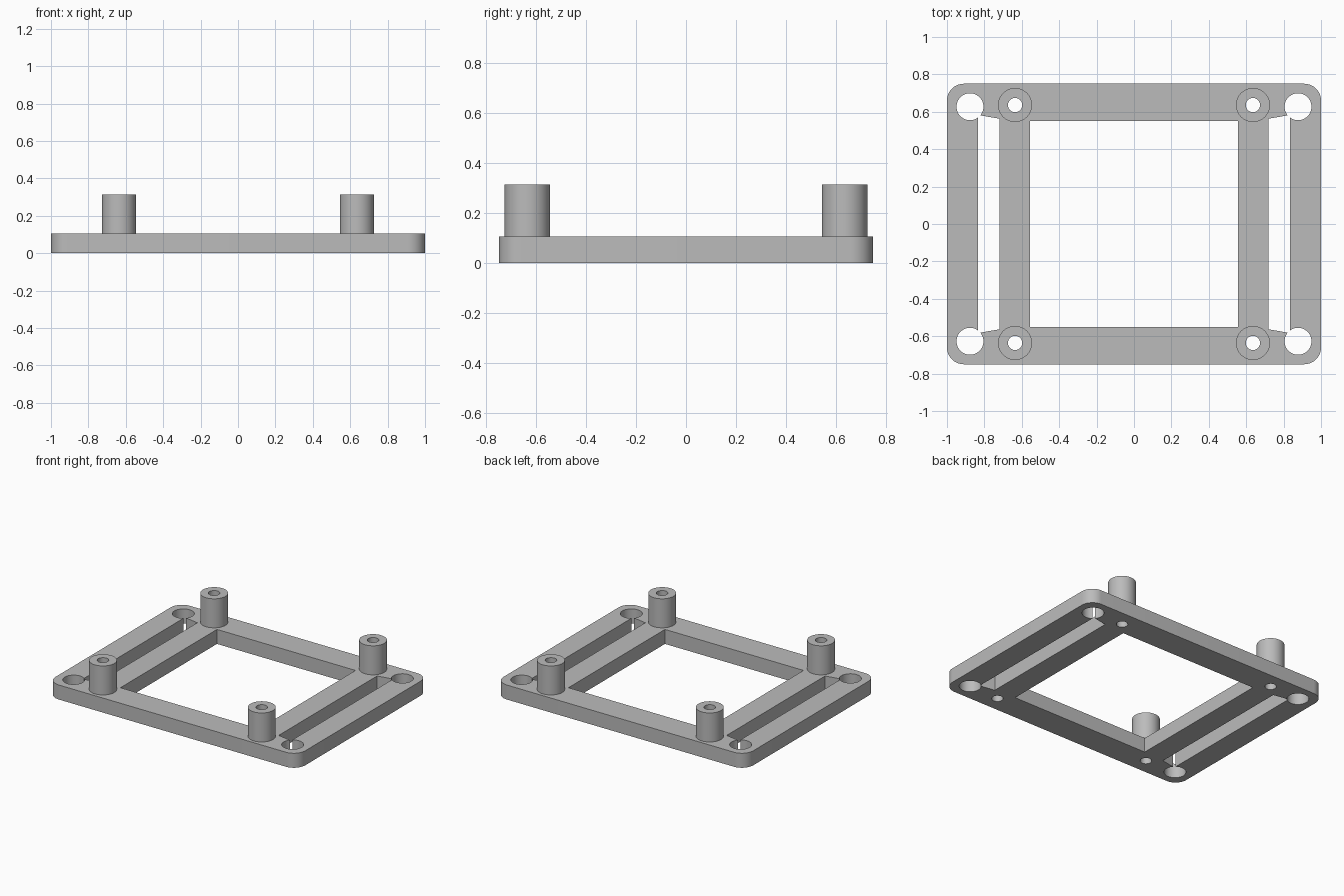
import bpy, bmesh, math

if "Cube" in bpy.data.objects:
    bpy.data.objects.remove(bpy.data.objects["Cube"], do_unlink=True)

PLATE_H, POST_H = 0.105, 0.315
POST_XY, POST_R, BORE_R = 0.636, 0.091, 0.038
HOLE_X, HOLE_Y, HOLE_R = 0.877, 0.627, 0.072
SIDES = 48

grey = bpy.data.materials.new("grey_plastic")
grey.use_nodes = True
COLOR = (0.5, 0.5, 0.5, 1)
grey.diffuse_color = COLOR
grey.node_tree.nodes["Principled BSDF"].inputs["Base Color"].default_value = COLOR


def circle(cx, cy, r, n=SIDES, start=0.0, sweep=2 * math.pi, closed=True):
    steps = n if closed else n - 1
    return [(cx + r * math.cos(start + sweep * i / steps),
             cy + r * math.sin(start + sweep * i / steps)) for i in range(n)]


def prism(name, outlines, z0, z1):
    """Extrude separate closed outlines between two heights."""
    bm = bmesh.new()
    for pts in outlines:
        face = bm.faces.new([bm.verts.new((x, y, z0)) for x, y in pts])
        ext = bmesh.ops.extrude_face_region(bm, geom=[face])["geom"]
        for v in ext:
            if isinstance(v, bmesh.types.BMVert):
                v.co.z = z1
    bmesh.ops.recalc_face_normals(bm, faces=bm.faces)
    mesh = bpy.data.meshes.new(name)
    bm.to_mesh(mesh)
    bm.free()
    mesh.materials.append(grey)
    obj = bpy.data.objects.new(name, mesh)
    bpy.context.collection.objects.link(obj)
    return obj


def cut(target, outlines, name):
    """Cut vertical openings right through a part."""
    cutter = prism(name, outlines, -0.1, 0.5)
    cutter.hide_render = True
    mod = target.modifiers.new(name, 'BOOLEAN')
    mod.operation, mod.solver, mod.object = 'DIFFERENCE', 'EXACT', cutter
    bpy.ops.object.select_all(action='DESELECT')
    bpy.context.view_layer.objects.active = target
    target.select_set(True)
    bpy.ops.object.modifier_apply(modifier=name)
    bpy.data.objects.remove(cutter, do_unlink=True)


def smooth(obj):
    bpy.ops.object.select_all(action='DESELECT')
    bpy.context.view_layer.objects.active = obj
    obj.select_set(True)
    bpy.ops.object.shade_smooth_by_angle(angle=math.radians(30))


CORNERS = [(1, 1), (-1, 1), (-1, -1), (1, -1)]

# Base plate with rounded corners
R = 0.09
outline = []
for i, (sx, sy) in enumerate(CORNERS):
    outline += circle(sx * (1 - R), sy * (0.75 - R), R, 12,
                      i * math.pi / 2, math.pi / 2, False)
plate = prism("base_plate", [outline], 0, PLATE_H)

# Square window, side slots, corner mounting holes and post bores
window = [(sx * 0.555, sy * 0.552) for sx, sy in CORNERS]
slots = [[(s * 0.72, -0.563), (s * 0.834, -0.583),
          (s * 0.834, 0.583), (s * 0.72, 0.563)] for s in (-1, 1)]
holes = [circle(sx * HOLE_X, sy * HOLE_Y, HOLE_R) for sx, sy in CORNERS]
bores = [circle(sx * POST_XY, sy * POST_XY, BORE_R) for sx, sy in CORNERS]
cut(plate, [window] + slots, "opening_cutter")
cut(plate, holes, "hole_cutter")
cut(plate, bores, "bore_cutter")
smooth(plate)

# Hollow standoff posts
for (sx, sy), bore in zip(CORNERS, bores):
    name = f"{'back' if sy > 0 else 'front'}_{'left' if sx > 0 else 'right'}_post"
    post = prism(name, [circle(sx * POST_XY, sy * POST_XY, POST_R)], PLATE_H, POST_H)
    cut(post, [bore], "bore_cutter")
    smooth(post)
